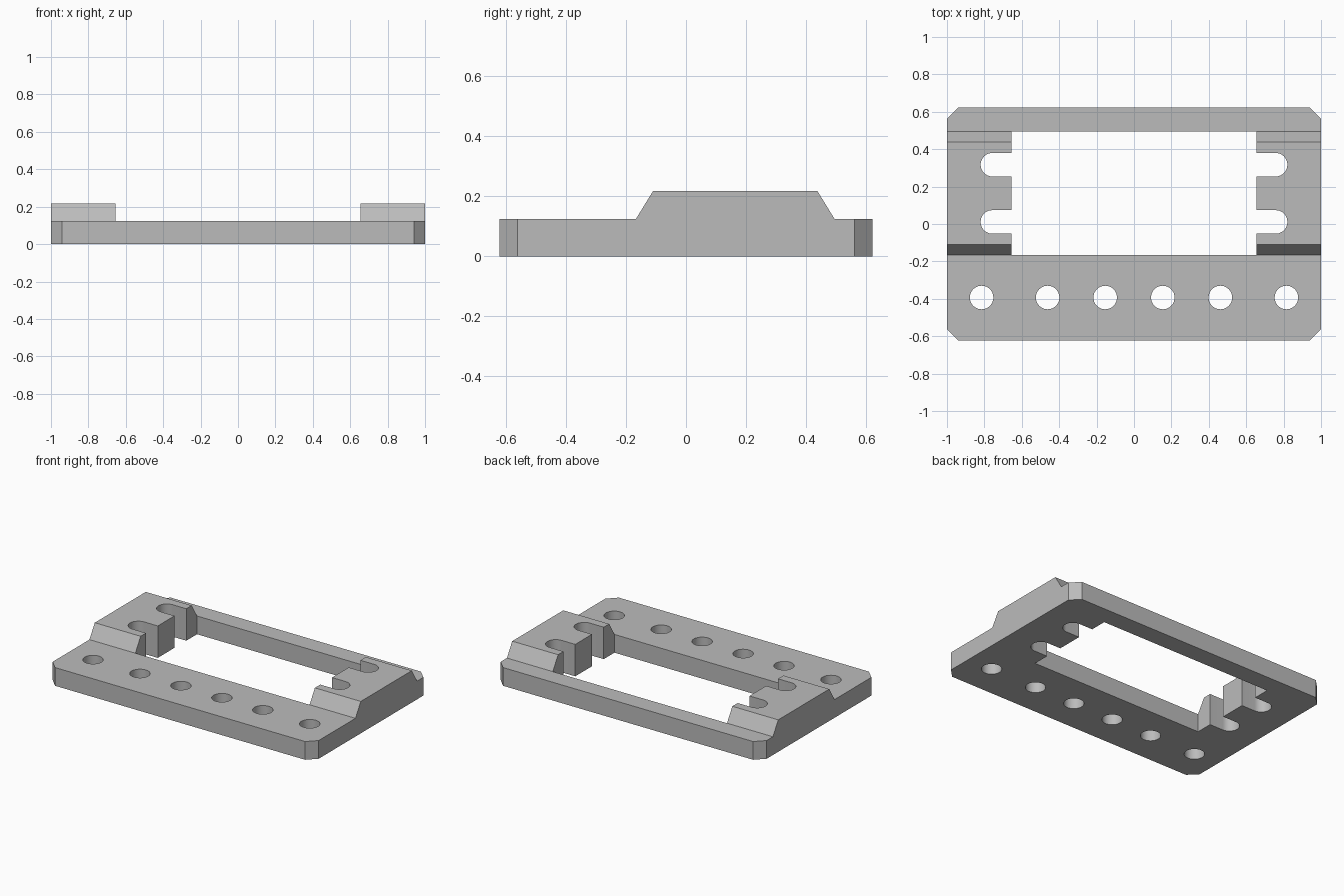
import bpy
import bmesh
import math
from mathutils import Vector

cube = bpy.data.objects.get("Cube")
if cube:
    bpy.data.objects.remove(cube, do_unlink=True)

HALF_Y, CHAMFER = 0.622, 0.06
PLATE_Z, PAD_Z = 0.124, 0.217
OPEN_X, FRONT_Y, BACK_Y = 0.655, -0.167, 0.495
RAMP = 0.057
HOLE_R = 0.063

grey = bpy.data.materials.new("plain grey")
grey.use_nodes = True
colour = (0.5, 0.5, 0.5, 1)
grey.diffuse_color = colour
grey.node_tree.nodes["Principled BSDF"].inputs["Base Color"].default_value = colour


def prism(name, points, offset):
    """Extrude a closed outline of 3D points along an offset."""
    bm = bmesh.new()
    face = bm.faces.new([bm.verts.new(p) for p in points])
    out = bmesh.ops.extrude_face_region(bm, geom=[face])
    moved = [v for v in out["geom"] if isinstance(v, bmesh.types.BMVert)]
    bmesh.ops.translate(bm, verts=moved, vec=Vector(offset))
    bmesh.ops.recalc_face_normals(bm, faces=bm.faces)
    mesh = bpy.data.meshes.new(name)
    bm.to_mesh(mesh)
    bm.free()
    mesh.materials.append(grey)
    obj = bpy.data.objects.new(name, mesh)
    bpy.context.collection.objects.link(obj)
    return obj


def plan_prism(name, outline):
    """Vertical prism passing right through the plate."""
    return prism(name, [(x, y, -0.1) for x, y in outline], (0, 0, 0.5))


def arc(cx, cy, start, sweep, steps):
    return [(cx + HOLE_R * math.cos(start + sweep * i / steps),
             cy + HOLE_R * math.sin(start + sweep * i / steps))
            for i in range(steps + 1)]


def carve(target, tool, operation="DIFFERENCE"):
    mod = target.modifiers.new(tool.name, "BOOLEAN")
    mod.operation = operation
    mod.solver = "EXACT"
    mod.object = tool
    bpy.context.view_layer.objects.active = target
    bpy.ops.object.modifier_apply(modifier=mod.name)
    bpy.data.objects.remove(tool, do_unlink=True)


# Side profile with the raised pads, swept across the width
profile = [(-HALF_Y, 0), (HALF_Y, 0), (HALF_Y, PLATE_Z), (BACK_Y, PLATE_Z),
           (BACK_Y - RAMP, PAD_Z), (FRONT_Y + RAMP, PAD_Z),
           (FRONT_Y, PLATE_Z), (-HALF_Y, PLATE_Z)]
frame = prism("mounting_frame", [(-1, y, z) for y, z in profile], (2, 0, 0))

# Chamfered corners
for sx in (-1, 1):
    for sy in (-1, 1):
        e = 0.02
        corner = [(sx * (1 - CHAMFER - e), sy * (HALF_Y + e)),
                  (sx * (1 + e), sy * (HALF_Y + e)),
                  (sx * (1 + e), sy * (HALF_Y - CHAMFER - e))]
        carve(frame, plan_prism("corner_cutter", corner))

# Central opening
carve(frame, plan_prism("opening_cutter", [
    (-OPEN_X, FRONT_Y), (OPEN_X, FRONT_Y), (OPEN_X, BACK_Y), (-OPEN_X, BACK_Y)]))

# Round-ended slots in both pads
for side in (-1, 1):
    for y in (0.011, 0.317):
        end = arc(0.757, y, -math.pi / 2, math.pi, 20)
        slot = [(0.5, y - HOLE_R)] + end + [(0.5, y + HOLE_R)]
        carve(frame, plan_prism("slot_cutter", [(side * px, py) for px, py in slot]))

# Row of holes along the front
for x in (0.154, 0.462, 0.815):
    for side in (-1, 1):
        ring = arc(side * x, -0.393, 0, 2 * math.pi, 40)[:-1]
        carve(frame, plan_prism("hole_cutter", ring))

bpy.ops.object.select_all(action="DESELECT")
frame.select_set(True)
bpy.context.view_layer.objects.active = frame
bpy.ops.object.shade_smooth_by_angle(angle=math.radians(30))
